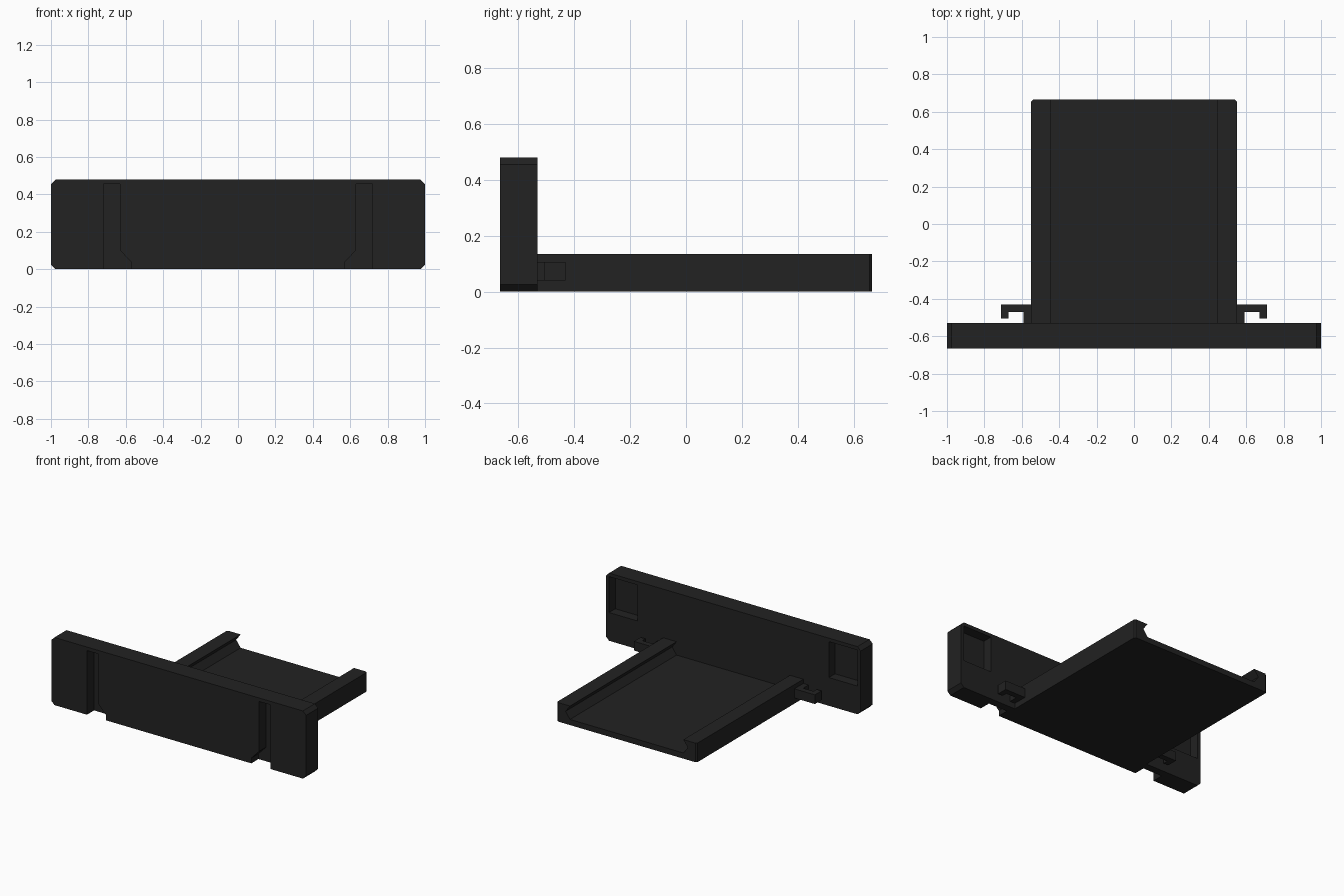
import bpy, bmesh
from mathutils import Vector

if "Cube" in bpy.data.objects:
    bpy.data.objects.remove(bpy.data.objects["Cube"])

black = bpy.data.materials.new("black plastic")
black.diffuse_color = (0.016, 0.016, 0.016, 1)
black.use_nodes = True
black.node_tree.nodes["Principled BSDF"].inputs["Base Color"].default_value = black.diffuse_color


def prism(name, pts, axis, lo, hi):
    """Extrude a 2D outline: axis 'y' uses (x, z) points, axis 'z' uses (x, y) points."""
    place = (lambda a, b, t: (a, t, b)) if axis == 'y' else (lambda a, b, t: (a, b, t))
    bm = bmesh.new()
    face = bm.faces.new([bm.verts.new(place(a, b, lo)) for a, b in pts])
    ext = bmesh.ops.extrude_face_region(bm, geom=[face])
    moved = [v for v in ext["geom"] if isinstance(v, bmesh.types.BMVert)]
    bmesh.ops.translate(bm, verts=moved, vec=Vector(place(0, 0, hi - lo)))
    bmesh.ops.recalc_face_normals(bm, faces=bm.faces)
    mesh = bpy.data.meshes.new(name)
    bm.to_mesh(mesh)
    bm.free()
    mesh.materials.append(black)
    obj = bpy.data.objects.new(name, mesh)
    bpy.context.collection.objects.link(obj)
    return obj


def cut(target, cutter):
    cutter.hide_render = True
    cutter.hide_viewport = True
    cutter.display_type = 'WIRE'
    mod = target.modifiers.new("cut", 'BOOLEAN')
    mod.operation = 'DIFFERENCE'
    mod.solver = 'EXACT'
    mod.object = cutter


FRONT, BACK, END = -0.665, -0.53, 0.665

# Front panel with chamfered corners
c = 0.025
panel = prism("front_panel", [(-1 + c, 0), (1 - c, 0), (1, c), (1, 0.48 - c), (1 - c, 0.48),
                              (-1 + c, 0.48), (-1, 0.48 - c), (-1, c)], 'y', FRONT, BACK)

# Tray: floor and side rails with V-shaped undercuts
half = [(0.55, 0), (0.55, 0.135), (0.445, 0.135), (0.48, 0.088), (0.445, 0.04)]
tray = prism("tray", half + [(-x, z) for x, z in reversed(half)], 'y', BACK, END)
bm = bmesh.new()
bm.from_mesh(tray.data)
corners = [e for e in bm.edges if all(abs(v.co.x) > 0.54 and v.co.y > 0.6 for v in e.verts)
           and abs(e.verts[0].co.z - e.verts[1].co.z) > 0.1]
bmesh.ops.bevel(bm, geom=corners, offset=0.01, segments=1, affect='EDGES')
bm.to_mesh(tray.data)
bm.free()

for s, side in ((-1, "left"), (1, "right")):
    # Front groove, open at the bottom and flared inward
    groove = [(0.72, -0.05), (0.72, 0.455), (0.63, 0.455), (0.63, 0.1), (0.57, 0.037), (0.57, -0.05)]
    cut(panel, prism(side + "_groove_cutter", [(s * x, z) for x, z in groove], 'y', FRONT - 0.05, FRONT + 0.08))
    # Rear pocket
    pocket = [(0.75, 0.2), (0.975, 0.2), (0.975, 0.455), (0.75, 0.455)]
    cut(panel, prism(side + "_pocket_cutter", [(s * x, z) for x, z in pocket], 'y', BACK - 0.07, BACK + 0.05))
    # Side hook
    hook = [(0.55, BACK), (0.59, BACK), (0.59, -0.47), (0.672, -0.47), (0.672, -0.505),
            (0.71, -0.505), (0.71, -0.43), (0.55, -0.43)]
    prism(side + "_hook", [(s * x, y) for x, y in hook], 'z', 0.04, 0.105)
